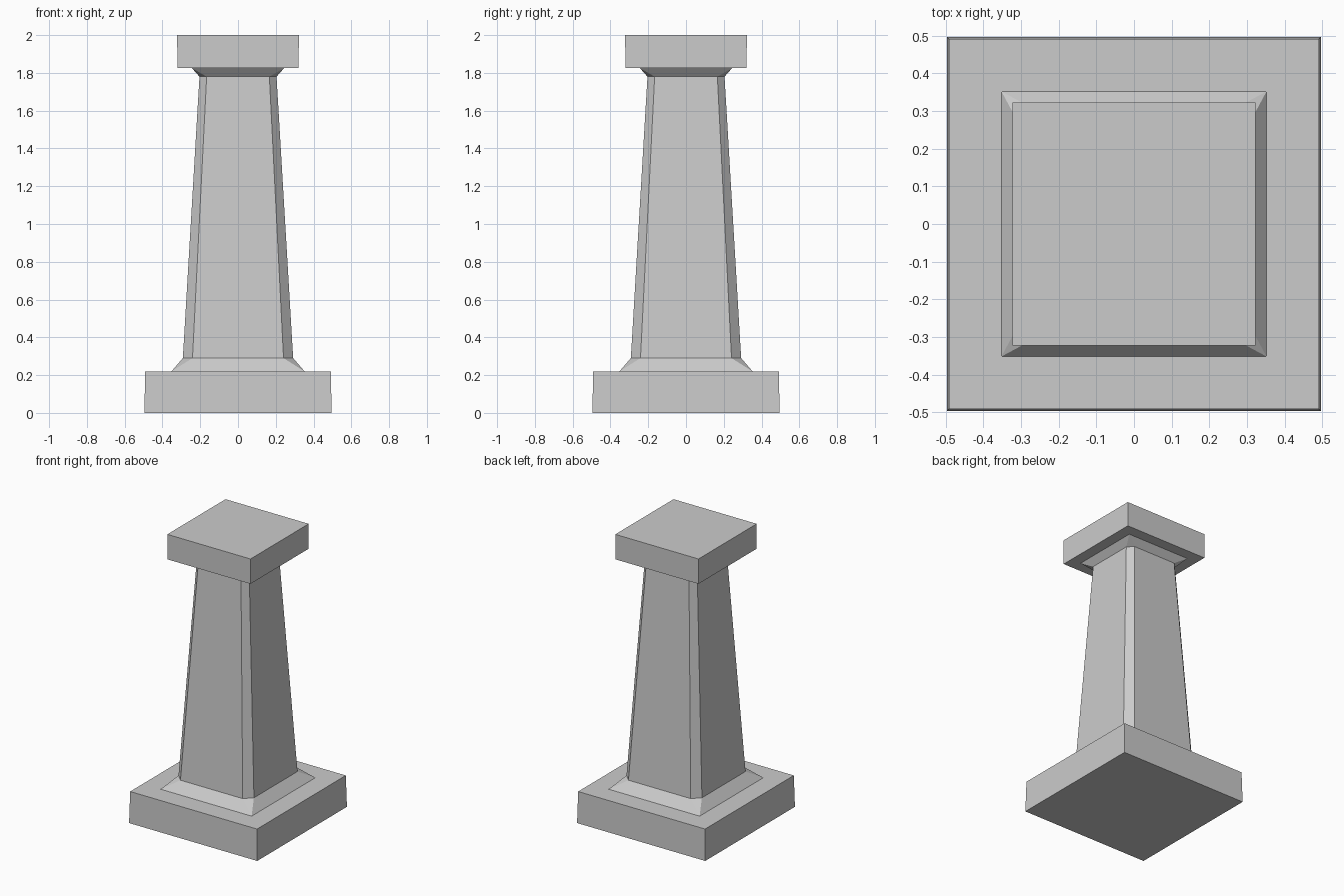
import bpy, bmesh

if "Cube" in bpy.data.objects:
    bpy.data.objects.remove(bpy.data.objects["Cube"])

# Profile rings: (half width, corner chamfer, height)
PROFILE = [
    (0.496, 0.0, 0.0), (0.491, 0.0, 0.22),        # plinth
    (0.352, 0.0, 0.22), (0.292, 0.051, 0.29),     # lower flare
    (0.204, 0.038, 1.78), (0.244, 0.0, 1.825),    # shaft and upper flare
    (0.321, 0.0, 1.825), (0.322, 0.0, 2.0),       # cap slab
]


def ring(bm, w, c, z):
    """Square ring with chamfered corners, counter-clockwise."""
    i = w - c
    pts = [(w, -i), (w, i), (i, w), (-i, w), (-w, i), (-w, -i), (-i, -w), (i, -w)]
    return [bm.verts.new((x, y, z)) for x, y in pts]


# One continuous skin from base to cap
bm = bmesh.new()
rings = [ring(bm, *p) for p in PROFILE]
for a, b in zip(rings, rings[1:]):
    for k in range(8):
        n = (k + 1) % 8
        bm.faces.new((a[k], a[n], b[n], b[k]))
bm.faces.new(rings[0][::-1])
bm.faces.new(rings[-1])

# Collapse unchamfered corners to points
bmesh.ops.remove_doubles(bm, verts=bm.verts, dist=0.0001)
bmesh.ops.recalc_face_normals(bm, faces=bm.faces)

mesh = bpy.data.meshes.new("pedestal_column")
bm.to_mesh(mesh)
bm.free()
bpy.context.collection.objects.link(bpy.data.objects.new("pedestal_column", mesh))
